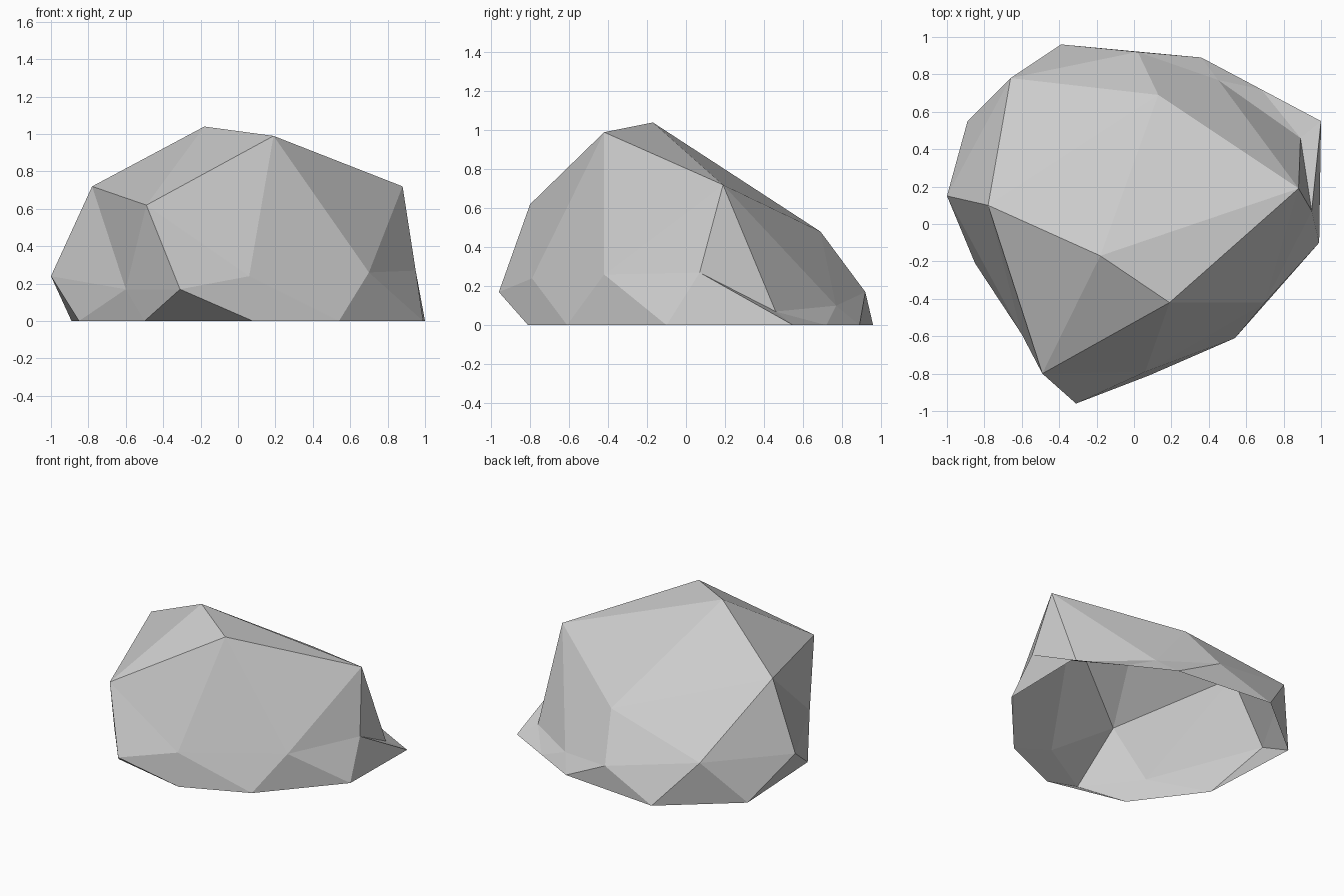
import bpy
import bmesh

# Remove the default object
cube = bpy.data.objects.get("Cube")
if cube:
    bpy.data.objects.remove(cube, do_unlink=True)


def flat_material(name, colour):
    material = bpy.data.materials.new(name)
    material.use_nodes = True
    material.diffuse_color = colour
    shader = next(node for node in material.node_tree.nodes
                  if node.type == "BSDF_PRINCIPLED")
    shader.inputs["Base Color"].default_value = colour
    shader.inputs["Roughness"].default_value = 0.9
    return material


# Corners of the boulder, from the crown down to the ground
crown = {
    "A": (-.18, -.17, 1.04), "B": (.19, -.42, .99), "C": (-.49, -.8, .62),
    "D": (-.78, .1, .72), "E": (.88, .19, .72), "F": (.13, .69, .48),
}
belly = {
    "G": (-.66, .78, .32), "H": (-1, .15, .24), "Q": (-.6, -.59, .17),
    "I": (-.31, -.96, .17), "J": (.06, -.79, .24), "K": (.7, -.42, .26),
    "L": (.95, .07, .27), "T": (.89, .46, .07), "U": (.45, .77, .1),
    "X": (.02, .92, .17),
}
ground = {
    "M": (.54, -.61), "N": (.99, -.1), "S": (1, .55), "R": (.68, .72),
    "V": (.36, .89), "W": (-.39, .96), "Y": (-.89, .55), "Z": (-.85, -.21),
    "P": (-.5, -.68), "O": (.08, -.81),
}

# Facets as triangle fans: a hub corner, then the corners around it
fans = {
    "A": "BEFDCB", "E": "BKLTUF", "D": "FGHQC", "F": "UXG", "G": "XWYH",
    "H": "YZQ", "Q": "ZPIC", "C": "IJB", "J": "IOMKB", "K": "MNL",
    "I": "PO", "L": "NST", "T": "SRU", "U": "RVX", "X": "VW",
}

# Build the open-bottomed shell
bm = bmesh.new()
corners = {name: bm.verts.new(place) for name, place in {**crown, **belly}.items()}
for name, (x, y) in ground.items():
    corners[name] = bm.verts.new((x, y, 0))
for hub, ring in fans.items():
    for first, second in zip(ring, ring[1:]):
        bm.faces.new([corners[hub], corners[first], corners[second]])

# Turn every facet outward, with the crown facing up
bmesh.ops.recalc_face_normals(bm, faces=bm.faces[:])
bm.normal_update()
if sum(face.normal.z * face.calc_area() for face in bm.faces) < 0:
    bmesh.ops.reverse_faces(bm, faces=bm.faces[:])

mesh = bpy.data.meshes.new("boulder")
bm.to_mesh(mesh)
bm.free()
mesh.materials.append(flat_material("stone grey", (.6, .6, .6, 1)))
boulder = bpy.data.objects.new("boulder", mesh)
bpy.context.scene.collection.objects.link(boulder)
